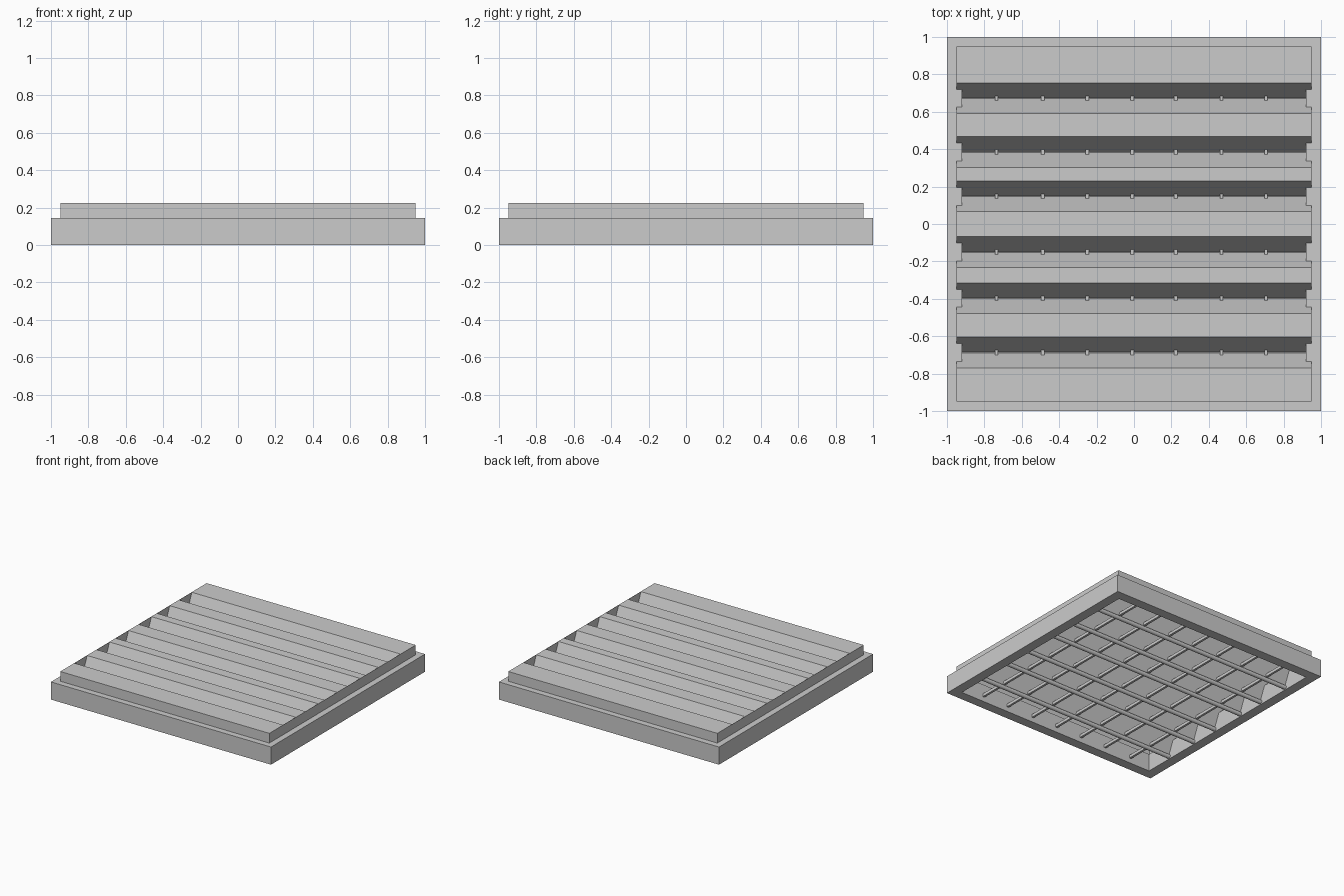
import bpy, bmesh, math

if "Cube" in bpy.data.objects:
    bpy.data.objects.remove(bpy.data.objects["Cube"])

TOP, RIM, APEX = 0.225, 0.145, 0.034
GROOVES = [0.6725, 0.385, 0.148, -0.15, -0.397, -0.687]
BARS = [-0.735, -0.487, -0.25, -0.01, 0.223, 0.468, 0.706]

metal = bpy.data.materials.new("light grey metal")
metal.diffuse_color = (0.6, 0.6, 0.6, 1)
metal.use_nodes = True
metal.node_tree.nodes["Principled BSDF"].inputs["Base Color"].default_value = metal.diffuse_color


def finish(bm, name):
    mesh = bpy.data.meshes.new(name)
    bm.to_mesh(mesh)
    bm.free()
    ob = bpy.data.objects.new(name, mesh)
    bpy.context.collection.objects.link(ob)
    mesh.materials.append(metal)
    return ob


def box(name, x0, x1, y0, y1, z0, z1):
    bm = bmesh.new()
    bmesh.ops.create_cube(bm, size=1)
    for v in bm.verts:
        v.co = ((x0 + x1) / 2 + v.co.x * (x1 - x0),
                (y0 + y1) / 2 + v.co.y * (y1 - y0),
                (z0 + z1) / 2 + v.co.z * (z1 - z0))
    return finish(bm, name)


# Square outer frame: a rectangular section joined around four mitred corners
bm = bmesh.new()
rings = []
for r, z in ((1, 0), (1, RIM), (0.92, RIM), (0.92, 0)):
    rings.append([bm.verts.new((sx * r, sy * r, z))
                  for sx, sy in ((-1, -1), (1, -1), (1, 1), (-1, 1))])
for i in range(4):
    a, b = rings[i], rings[(i + 1) % 4]
    for j in range(4):
        k = (j + 1) % 4
        bm.faces.new((a[j], a[k], b[k], b[j]))
bmesh.ops.recalc_face_normals(bm, faces=bm.faces[:])
finish(bm, "outer_frame")

# Folded top sheet: flat slats separated by deep V grooves
profile = [(0.95, RIM), (0.95, TOP)]
for y in GROOVES:
    profile += [(y + 0.0825, TOP), (y, APEX), (y - 0.0825, TOP)]
profile += [(-0.95, TOP), (-0.95, RIM)]
bm = bmesh.new()
left = [bm.verts.new((-0.95, y, z)) for y, z in profile]
right = [bm.verts.new((0.95, y, z)) for y, z in profile]
for i in range(len(profile) - 1):
    bm.faces.new((left[i], left[i + 1], right[i + 1], right[i]))
bm.normal_update()
if bm.faces[:][1].normal.z < 0:
    bmesh.ops.reverse_faces(bm, faces=bm.faces[:])
finish(bm, "slatted_top")

# Thin end walls closing the slats
for name, s in (("left_end_wall", -1), ("right_end_wall", 1)):
    x0, x1 = sorted((s * 0.95, s * 0.948))
    box(name, x0, x1, -0.95, 0.95, RIM, TOP)

# Cross bars running front to back through the groove bottoms
for i, x in enumerate(BARS):
    box(f"cross_bar_{i + 1}", x - 0.009, x + 0.009, -0.94, 0.94, 0.04, 0.064)

# Round rods under each groove
for i, y in enumerate(GROOVES):
    bpy.ops.mesh.primitive_cylinder_add(vertices=16, radius=0.017, depth=1.86,
                                        location=(0, y, 0.021),
                                        rotation=(0, math.pi / 2, 0))
    rod = bpy.context.object
    rod.name = f"groove_rod_{i + 1}"
    rod.data.materials.append(metal)
    bpy.ops.object.shade_smooth_by_angle()
